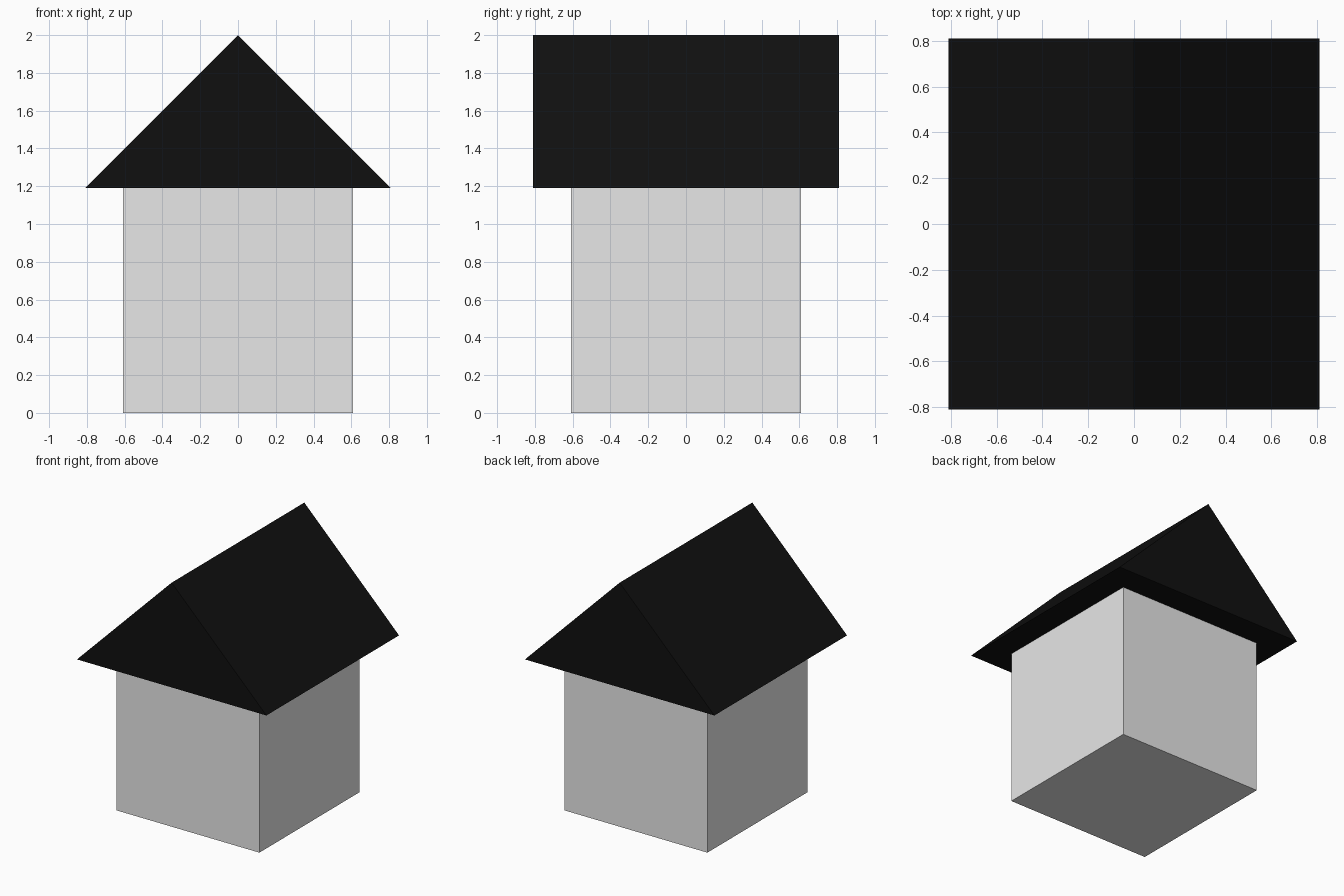
import bpy
import bmesh

default = bpy.data.objects.get("Cube")
if default:
    bpy.data.objects.remove(default, do_unlink=True)

WALL_HALF = 0.61
ROOF_HALF = 0.81
EAVES_Z = 1.19
RIDGE_Z = 2.0


def flat_material(name, grey):
    mat = bpy.data.materials.new(name)
    mat.use_nodes = True
    color = (grey, grey, grey, 1.0)
    mat.diffuse_color = color
    mat.node_tree.nodes["Principled BSDF"].inputs["Base Color"].default_value = color
    return mat


def extruded_profile(name, points, half_depth, mat):
    """Closed prism from an (x, z) profile, extruded along y."""
    bm = bmesh.new()
    face = bm.faces.new([bm.verts.new((x, -half_depth, z)) for x, z in points])
    result = bmesh.ops.extrude_face_region(bm, geom=[face])
    moved = [g for g in result["geom"] if isinstance(g, bmesh.types.BMVert)]
    bmesh.ops.translate(bm, verts=moved, vec=(0, 2 * half_depth, 0))
    bmesh.ops.recalc_face_normals(bm, faces=bm.faces)
    mesh = bpy.data.meshes.new(name)
    bm.to_mesh(mesh)
    bm.free()
    mesh.materials.append(mat)
    obj = bpy.data.objects.new(name, mesh)
    bpy.context.collection.objects.link(obj)
    return obj


# Square walls, reaching slightly into the roof
wall_top = 2 * WALL_HALF
extruded_profile(
    "walls",
    [(-WALL_HALF, 0), (WALL_HALF, 0), (WALL_HALF, wall_top), (-WALL_HALF, wall_top)],
    WALL_HALF,
    flat_material("light grey", 0.8),
)

# Solid gabled roof with overhanging eaves and a ridge along y
extruded_profile(
    "roof",
    [(-ROOF_HALF, EAVES_Z), (ROOF_HALF, EAVES_Z), (0, RIDGE_Z)],
    ROOF_HALF,
    flat_material("near black", 0.005),
)
